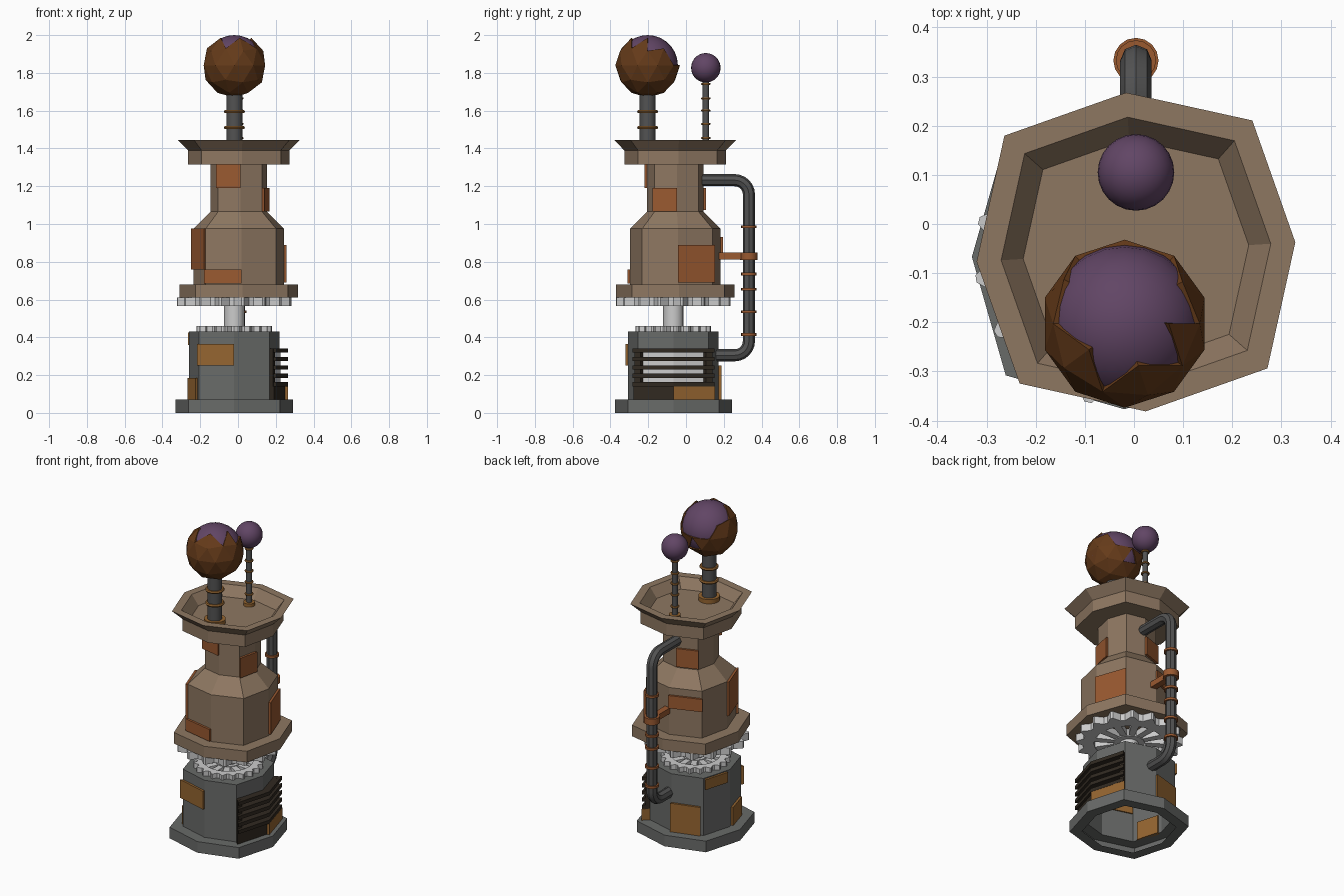
import bpy, bmesh
from math import sin, cos, pi, radians
from mathutils import Vector

if "Cube" in bpy.data.objects:
    bpy.data.objects.remove(bpy.data.objects["Cube"])


def material(name, rgb):
    m = bpy.data.materials.new(name)
    m.diffuse_color = (*rgb, 1)
    m.use_nodes = True
    m.node_tree.nodes["Principled BSDF"].inputs["Base Color"].default_value = m.diffuse_color
    return m


TAN = material("tan", (.27, .185, .12))
IRON = material("iron", (.14, .145, .14))
STEEL = material("dark_steel", (.085, .085, .085))
RUST = material("rust", (.32, .10, .03))
OCHRE = material("ochre", (.30, .13, .03))
SHELL = material("shell_brown", (.13, .043, .01))
PURPLE = material("purple", (.12, .06, .13))
DARK = material("grille_dark", (.03, .022, .015))

UP = (.004, -.057, radians(3.5))      # upper body axis and twist
LOW = (-.02, -.067, 0)                # lower body axis and twist


def make(name, verts, faces, mat=None):
    me = bpy.data.meshes.new(name)
    me.from_pydata([tuple(v) for v in verts], [], faces)
    bm = bmesh.new()
    bm.from_mesh(me)
    bmesh.ops.remove_doubles(bm, verts=bm.verts, dist=1e-5)
    bmesh.ops.recalc_face_normals(bm, faces=bm.faces)
    bm.to_mesh(me)
    bm.free()
    ob = bpy.data.objects.new(name, me)
    bpy.context.collection.objects.link(ob)
    if mat:
        me.materials.append(mat)
    return ob


def oct_point(axis, k, r, z):
    # octagon corner; the odd corners stand out a little further
    a = axis[2] + k * pi / 4
    r *= 1.1 if k % 2 else 1
    return Vector((axis[0] + r * cos(a), axis[1] + r * sin(a), z))


def oct_lathe(name, axis, profile, mat):
    verts = [oct_point(axis, k, r, z) for r, z in profile for k in range(8)]
    faces = [(i * 8 + k, i * 8 + (k + 1) % 8, i * 8 + 8 + (k + 1) % 8, i * 8 + 8 + k)
             for i in range(len(profile) - 1) for k in range(8)]
    n = len(profile) - 1
    for i in (0, n):
        if profile[i][0] < .001:      # radius zero at an end means a flat cap
            ring = [(i - 1 if i else 1) * 8 + k for k in range(8)]
            faces = [f for f in faces if not any(i * 8 <= v < i * 8 + 8 for v in f)]
            faces.append(tuple(ring))
    ob = make(name, verts, faces, mat)
    bm = bmesh.new()
    bm.from_mesh(ob.data)
    bmesh.ops.delete(bm, geom=[v for v in bm.verts if not v.link_faces], context='VERTS')
    bm.to_mesh(ob.data)
    bm.free()
    return ob


BOX = [(0, 1, 3, 2), (4, 6, 7, 5), (0, 4, 5, 1), (2, 3, 7, 6), (0, 2, 6, 4), (1, 5, 7, 3)]


def plate(name, axis, k, r, z0, z1, mat, t0=0, t1=1, out=.014, inn=.008):
    # slab lying on octagon side k, from fraction t0 to t1
    verts = [oct_point(axis, k, rr, z).lerp(oct_point(axis, k + 1, rr, z), t)
             for rr in (r - inn, r + out) for t in (t0, t1) for z in (z0, z1)]
    return make(name, verts, BOX, mat)


def finish(ob, name, mat, smooth=True):
    ob.name = name
    if mat:
        ob.data.materials.append(mat)
    if smooth:
        bpy.ops.object.shade_smooth_by_angle(angle=radians(40))
    return ob


def rod(name, x, y, z0, z1, r, mat, n=16):
    bpy.ops.mesh.primitive_cylinder_add(vertices=n, radius=r, depth=z1 - z0,
                                        location=(x, y, (z0 + z1) / 2))
    return finish(bpy.context.object, name, mat)


def gear(name, axis, z0, z1, r_tip, r_root, r_in, r_hub, teeth, spokes):
    cx, cy = axis[:2]
    n = teeth * 4
    verts, faces = [], []
    for i in range(n):
        a = 2 * pi * (i + (.25 if i % 4 == 1 else -.25 if i % 4 == 2 else 0)) / n
        ro = r_tip if i % 4 in (1, 2) else r_root
        verts += [(cx + r * cos(a), cy + r * sin(a), z)
                  for r, z in ((ro, z0), (ro, z1), (r_in, z1), (r_in, z0))]
        j = (i + 1) % n
        faces += [(i * 4 + c, j * 4 + c, j * 4 + (c + 1) % 4, i * 4 + (c + 1) % 4)
                  for c in range(4)]
    make(name, verts, faces)
    for i in range(spokes):
        a = 2 * pi * i / spokes
        d, s = Vector((cos(a), sin(a), 0)), Vector((-sin(a), cos(a), 0))
        c = Vector((cx, cy, 0))
        make(name + "_spoke", [c + d * r + s * w * (.013 + .05 * r) + Vector((0, 0, z))
                               for r in (r_hub * .8, r_in * 1.03) for w in (-1, 1)
                               for z in (z0 + .004, z1 - .004)], BOX)
    rod(name + "_hub", cx, cy, z0, z1, r_hub, None)


# lower housing, open underneath
oct_lathe("lower_housing", LOW, [(.245, 0), (.31, 0), (.31, .07), (.24, .07), (.24, .43),
                                 (0, .43)], IRON)
# upper tower: flange, drum, shoulder, neck, dish
oct_lathe("upper_tower", UP, [(0, .61), (.315, .61), (.315, .68), (.24, .68), (.24, .975),
                              (.15, 1.065), (.15, 1.315), (.27, 1.315), (.27, 1.39),
                              (.325, 1.445), (.275, 1.445), (.23, 1.385), (0, 1.385)], TAN)

# gears and drive shaft
gear("upper_gear", LOW, .565, .61, .305, .265, .2, .09, 16, 12)
gear("lower_gear", LOW, .43, .46, .2, .178, .14, .075, 20, 12)
rod("drive_shaft", LOW[0], LOW[1], .42, .6, .054, None)

# rust plates: side, radius, z range, fractions
for k, r, z0, z1, t0, t1 in ((5, .15, 1.19, 1.315, 0, 1), (7, .15, 1.065, 1.19, 0, 1),
                             (2, .15, 1.075, 1.19, 0, 1), (4, .24, .76, .975, 0, 1),
                             (5, .24, .685, .76, 0, 1), (0, .24, .69, .89, 0, 1),
                             (2, .24, .85, .93, 0, 1)):
    plate("tower_plate", UP, k, r, z0, z1, RUST, t0, t1)
for k, z0, z1, t0, t1 in ((5, .25, .365, 0, 1), (4, .07, .185, .1, .85), (2, .07, .25, 0, .9),
                          (3, .36, .425, .05, .85)):
    plate("housing_plate", LOW, k, .24, z0, z1, OCHRE, t0, t1)
plate("housing_plate", LOW, 0, .24, .07, .14, OCHRE, 0, 1, .045)

# louvred grille wrapped round the right-hand corner
plate("grille_sill", LOW, 7, .24, .07, .14, DARK, 0, 1, .03)
for k, a, b in ((7, .02, 1), (0, 0, .98)):
    plate("grille_back", LOW, k, .24, .14, .34, None, a, b, .006)
    for i in range(5):
        z = .152 + i * .0445
        plate("grille_louvre", LOW, k, .24, z - .011, z + .011, DARK, a, b, .045)
plate("grille_post", LOW, 7, .24, .14, .342, DARK, 0, .16, .025)
plate("grille_post", LOW, 0, .24, .14, .342, DARK, .84, 1, .025)


def ring(name, x, y, z, r, tube, mat):
    bpy.ops.mesh.primitive_torus_add(major_segments=16, minor_segments=6, major_radius=r,
                                     minor_radius=tube, location=(x, y, z))
    return finish(bpy.context.object, name, mat)


def ball(name, x, y, z, r):
    bpy.ops.mesh.primitive_uv_sphere_add(segments=24, ring_count=14, radius=r,
                                         location=(x, y, z))
    return finish(bpy.context.object, name, PURPLE)


# large mast with collar, rings and orb
X, Y, Z = -.019, -.203, 1.84
rod("large_mast", X, Y, 1.38, 1.72, .042, STEEL)
rod("large_mast_collar", X, Y, 1.38, 1.412, .062, OCHRE)
for z in (1.51, 1.595):
    ring("large_mast_ring", X, Y, z, .047, .009, OCHRE)
ball("large_orb", X, Y, Z, .16)

# faceted shell, opened over the top and back
bpy.ops.mesh.primitive_ico_sphere_add(subdivisions=2, radius=.171, location=(X, Y, Z))
shell = finish(bpy.context.object, "orb_shell", SHELL, False)
bm = bmesh.new()
bm.from_mesh(shell.data)
gone = []
for f in bm.faces:
    d = f.calc_center_median().normalized()
    if d.y * .5 + d.z * .87 > .15 + .6 * abs(d.x):
        gone.append(f)
bmesh.ops.delete(bm, geom=gone, context='FACES')
bm.to_mesh(shell.data)
bm.free()
mod = shell.modifiers.new("thickness", 'SOLIDIFY')
mod.thickness = .015

# small mast with orb
X, Y = .004, .105
rod("small_mast", X, Y, 1.38, 1.77, .017, STEEL, 12)
rod("small_mast_collar", X, Y, 1.38, 1.405, .034, OCHRE)
for z in (1.455, 1.53, 1.6, 1.665, 1.742):
    ring("small_mast_ring", X, Y, z, .02, .006, OCHRE)
ball("small_orb", X, Y, 1.827, .078)

# side pipe with rounded elbows
PX, PY, B = .004, .333, .075
path = [(.06, 1.232)]
for i in range(7):
    a = pi / 2 - i * pi / 12
    path.append((PY - B + B * cos(a), 1.232 - B + B * sin(a)))
for i in range(7):
    a = -i * pi / 12
    path.append((PY - B + B * cos(a), .305 + B + B * sin(a)))
path.append((.155, .305))
cu = bpy.data.curves.new("side_pipe", 'CURVE')
cu.dimensions = '3D'
cu.bevel_depth, cu.bevel_resolution, cu.use_fill_caps = .032, 2, True
sp = cu.splines.new('POLY')
sp.points.add(len(path) - 1)
for p, (y, z) in zip(sp.points, path):
    p.co = (PX, y, z, 1)
pipe = bpy.data.objects.new("side_pipe", cu)
bpy.context.collection.objects.link(pipe)
bpy.ops.object.select_all(action='DESELECT')
pipe.select_set(True)
bpy.context.view_layer.objects.active = pipe
bpy.ops.object.convert(target='MESH')
finish(bpy.context.object, "side_pipe", STEEL)
for z in (.415, .535, .655, .735, .985):
    rod("pipe_band", PX, PY, z - .007, z + .007, .041, RUST)

# bracket tying the pipe to the tower
rod("pipe_clamp", PX, PY, .81, .85, .046, RUST)
make("pipe_bracket", [(PX + x, y, z) for x in (-.02, .02) for y in (.16, .32)
                      for z in (.812, .848)], BOX, RUST)
